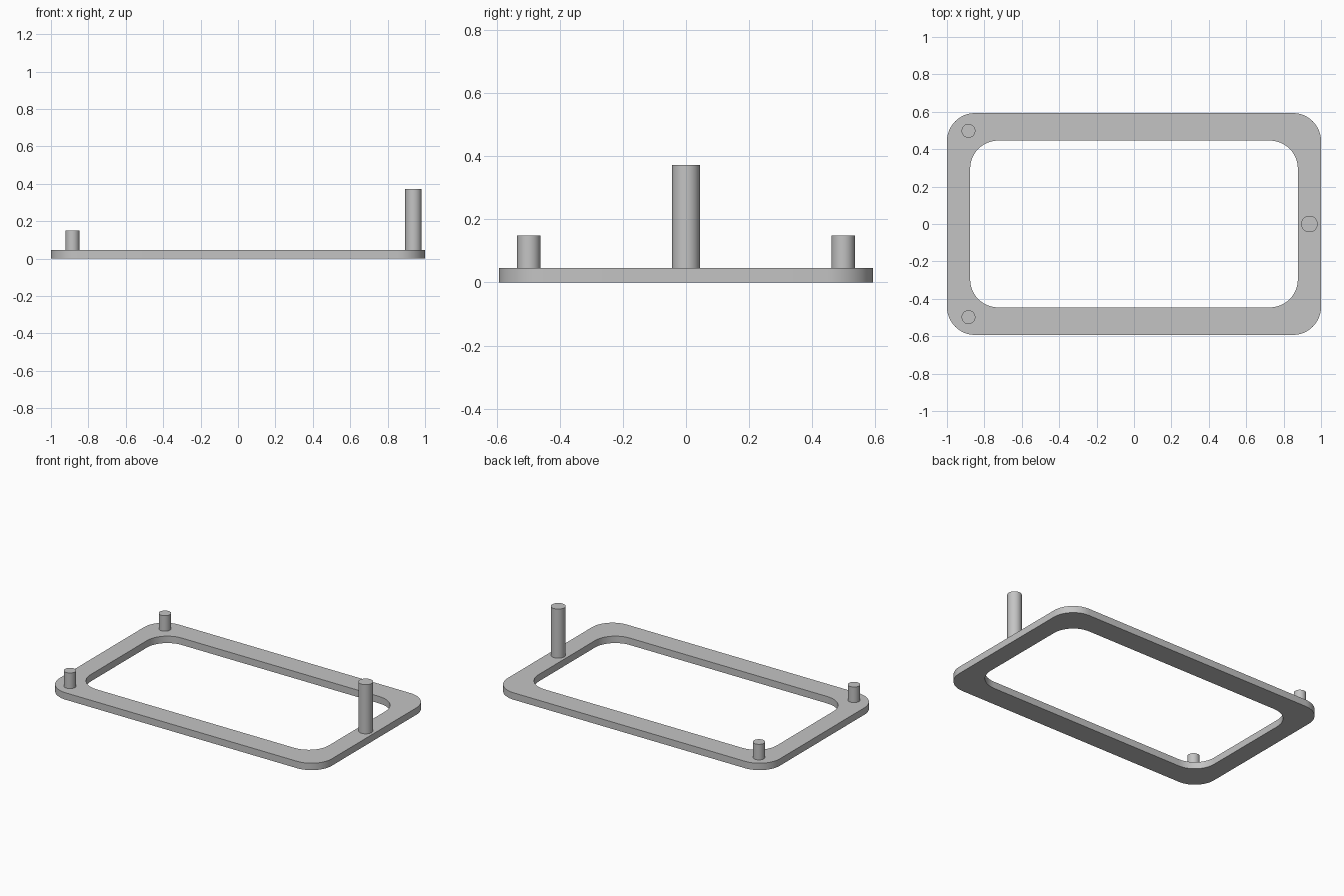
import bpy, bmesh, math

cube = bpy.data.objects.get("Cube")
if cube:
    bpy.data.objects.remove(cube, do_unlink=True)

grey = bpy.data.materials.new("plain_grey")
grey.use_nodes = True
colour = (0.55, 0.55, 0.55, 1)
grey.diffuse_color = colour
grey.node_tree.nodes["Principled BSDF"].inputs["Base Color"].default_value = colour

PLATE = 0.046   # frame thickness
STEPS = 12      # segments per rounded corner


def rounded_rect(hx, hy, r):
    """Counter-clockwise outline of a rounded rectangle."""
    pts = []
    for k, (sx, sy) in enumerate([(1, 1), (-1, 1), (-1, -1), (1, -1)]):
        for i in range(STEPS + 1):
            a = math.pi / 2 * (k + i / STEPS)
            pts.append((sx * (hx - r) + r * math.cos(a),
                        sy * (hy - r) + r * math.sin(a)))
    return pts


def finish(name, bm):
    bmesh.ops.recalc_face_normals(bm, faces=bm.faces)
    mesh = bpy.data.meshes.new(name)
    bm.to_mesh(mesh)
    bm.free()
    obj = bpy.data.objects.new(name, mesh)
    bpy.context.collection.objects.link(obj)
    mesh.materials.append(grey)
    bpy.ops.object.select_all(action='DESELECT')
    obj.select_set(True)
    bpy.context.view_layer.objects.active = obj
    bpy.ops.object.shade_smooth_by_angle(angle=math.radians(30))


# Flat frame: four matching loops bridged into a closed ring
bm = bmesh.new()
outer, inner = rounded_rect(1, 0.593, 0.15), rounded_rect(0.876, 0.446, 0.15)
loops = [[bm.verts.new((x, y, z)) for x, y in outline]
         for outline, z in [(outer, 0), (outer, PLATE), (inner, PLATE), (inner, 0)]]
n = len(outer)
for k in range(4):
    a, b = loops[k], loops[(k + 1) % 4]
    for i in range(n):
        j = (i + 1) % n
        bm.faces.new((a[i], a[j], b[j], b[i]))
finish("frame", bm)


# Upright pegs standing on the frame
def peg(name, x, y, radius, top):
    bm = bmesh.new()
    bmesh.ops.create_cone(bm, cap_ends=True, segments=48, radius1=radius,
                          radius2=radius, depth=top - PLATE)
    bmesh.ops.translate(bm, verts=bm.verts, vec=(x, y, (top + PLATE) / 2))
    finish(name, bm)


peg("tall_peg", 0.938, 0, 0.044, 0.372)
for side, name in [(-1, "front_short_peg"), (1, "back_short_peg")]:
    peg(name, -0.885, side * 0.498, 0.037, 0.149)
